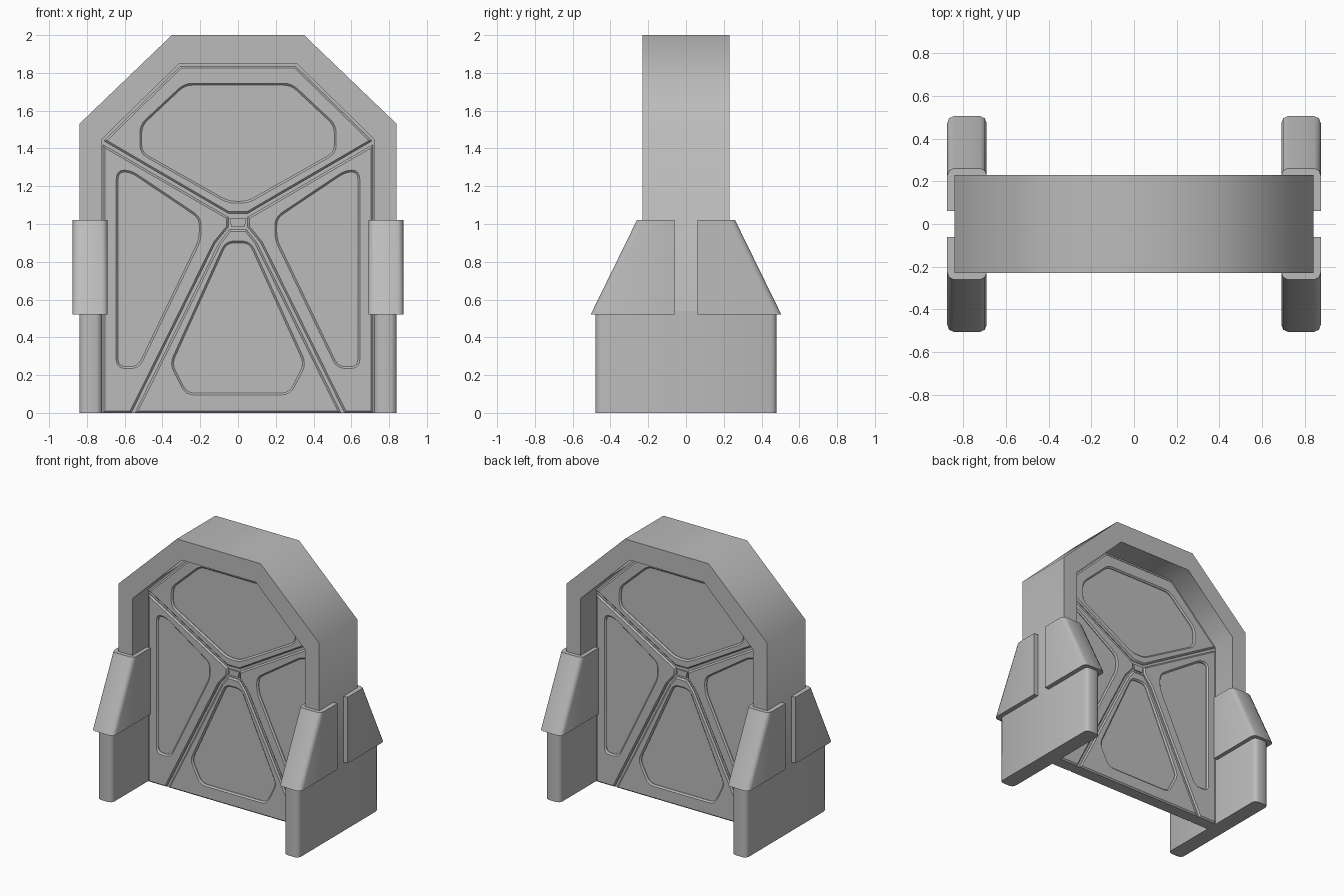
import bpy
import bmesh
import math
from mathutils import Vector

cube = bpy.data.objects.get("Cube")
if cube:
    bpy.data.objects.remove(cube, do_unlink=True)

grey = bpy.data.materials.new("plain grey")
grey.use_nodes = True
colour = (0.5, 0.5, 0.5, 1)
grey.diffuse_color = colour
grey.node_tree.nodes["Principled BSDF"].inputs["Base Color"].default_value = colour


def finish(obj, angle):
    """Give the part its material and smooth shading with sharp edges."""
    obj.data.materials.clear()
    obj.data.materials.append(grey)
    bpy.ops.object.select_all(action="DESELECT")
    obj.select_set(True)
    bpy.context.view_layer.objects.active = obj
    bpy.ops.object.shade_smooth_by_angle(angle=math.radians(angle))
    return obj


def prism(name, outline, direction, angle=30, bevel=0, bevel_test=None):
    """Extrude a closed outline of 3D points, then bevel the chosen edges."""
    bm = bmesh.new()
    face = bm.faces.new([bm.verts.new(p) for p in outline])
    grown = bmesh.ops.extrude_face_region(bm, geom=[face])["geom"]
    moved = [v for v in grown if isinstance(v, bmesh.types.BMVert)]
    bmesh.ops.translate(bm, vec=direction, verts=moved)
    bmesh.ops.recalc_face_normals(bm, faces=bm.faces)
    if bevel:
        edges = [e for e in bm.edges if bevel_test(e)]
        bmesh.ops.bevel(bm, geom=edges, offset=bevel, segments=2,
                        profile=0.5, affect="EDGES")
    mesh = bpy.data.meshes.new(name)
    bm.to_mesh(mesh)
    bm.free()
    obj = bpy.data.objects.new(name, mesh)
    bpy.context.collection.objects.link(obj)
    return finish(obj, angle)


def mirrored(points):
    """Complete a right-hand half outline with its mirror image."""
    return points + [(-x, z) for x, z in reversed(points)]


def rounded(points, radius):
    """Round every corner of an outline with a short quadratic arc."""
    result = []
    for i, p in enumerate(points):
        p = Vector(p)
        a, b = Vector(points[i - 1]), Vector(points[(i + 1) % len(points)])
        start = p + (a - p).normalized() * min(radius, (a - p).length / 2)
        end = p + (b - p).normalized() * min(radius, (b - p).length / 2)
        for k in range(5):
            t = k / 4
            result.append(start.lerp(p, t).lerp(p.lerp(end, t), t))
    return result


def door_panel(name, outline, opening):
    """Chamfered plate with a rounded opening, showing on both door sides."""
    curve = bpy.data.curves.new(name, "CURVE")
    curve.dimensions = "2D"
    curve.fill_mode = "BOTH"
    for loop in (outline, rounded(opening, 0.04)):
        spline = curve.splines.new("POLY")
        spline.points.add(len(loop) - 1)
        for point, (x, z) in zip(spline.points, loop):
            point.co = (x, z, 0, 1)
        spline.use_cyclic_u = True
    curve.extrude = 0.045
    curve.bevel_depth = 0.01
    curve.bevel_resolution = 0
    curve.offset = -0.01
    source = bpy.data.objects.new(name, curve)
    bpy.context.collection.objects.link(source)
    source.rotation_euler.x = math.pi / 2
    bpy.ops.object.select_all(action="DESELECT")
    source.select_set(True)
    bpy.context.view_layer.objects.active = source
    bpy.ops.object.convert(target="MESH")
    return finish(bpy.context.view_layer.objects.active, 30)


# Arched frame
outer = mirrored([(0.84, 0), (0.84, 1.53), (0.35, 2)])
inner = mirrored([(0.72, 0), (0.72, 1.45), (0.31, 1.85)])
arch = [(x, -0.23, z) for x, z in outer + inner[::-1]]
prism("arch_frame", arch, (0, 0.46, 0), angle=60)

# Door core behind the panels
core = [(x, -0.04, z) for x, z in inner]
prism("door_core", core, (0, 0.08, 0))

# Door panels
door_panel("upper_door_panel",
           mirrored([(0.05, 1.055), (0.71, 1.44), (0.305, 1.835)]),
           mirrored([(0.05, 1.12), (0.51, 1.38), (0.51, 1.52), (0.28, 1.735)]))
door_panel("lower_door_panel",
           mirrored([(0.545, 0), (0.1, 0.9), (0.045, 0.97)]),
           mirrored([(0.27, 0.105), (0.35, 0.26), (0.06, 0.9)]))
side = [(0.715, 0), (0.715, 1.42), (0.05, 1.035), (0.05, 0.985),
        (0.12, 0.9), (0.565, 0)]
side_opening = [(0.635, 0.245), (0.635, 1.275), (0.57, 1.275),
                (0.205, 1.03), (0.205, 0.92), (0.53, 0.245)]
for label, s in (("left", 1), ("right", -1)):
    door_panel(label + "_door_panel", [(s * x, z) for x, z in side],
               [(s * x, z) for x, z in side_opening])

# Small lock where the panels meet
lock = mirrored([(0.035, 0.985), (0.045, 1.03)])
prism("door_lock", [(x, -0.05, z) for x, z in lock], (0, 0.1, 0))


def upright_end(e):
    """Edges running up the end of a block, away from its inner end."""
    a, b = e.verts[0].co, e.verts[1].co
    return abs(a.z - b.z) > 0.1 and min(abs(a.y), abs(b.y)) > 0.2


# Feet and the sloping covers clasping them
for label, s in (("left", 1), ("right", -1)):
    foot = [(s * 0.72, y, z) for y, z in
            ((-0.48, 0), (0.48, 0), (0.48, 0.54), (-0.48, 0.54))]
    prism(label + "_foot", foot, (s * 0.12, 0, 0), 50, 0.03, upright_end)
    for end, d in (("front", -1), ("back", 1)):
        cover = [(s * 0.69, d * y, z) for y, z in
                 ((0.06, 0.52), (0.505, 0.52), (0.26, 1.02), (0.06, 1.02))]
        prism(label + "_" + end + "_cover", cover, (s * 0.185, 0, 0),
              50, 0.03, upright_end)
